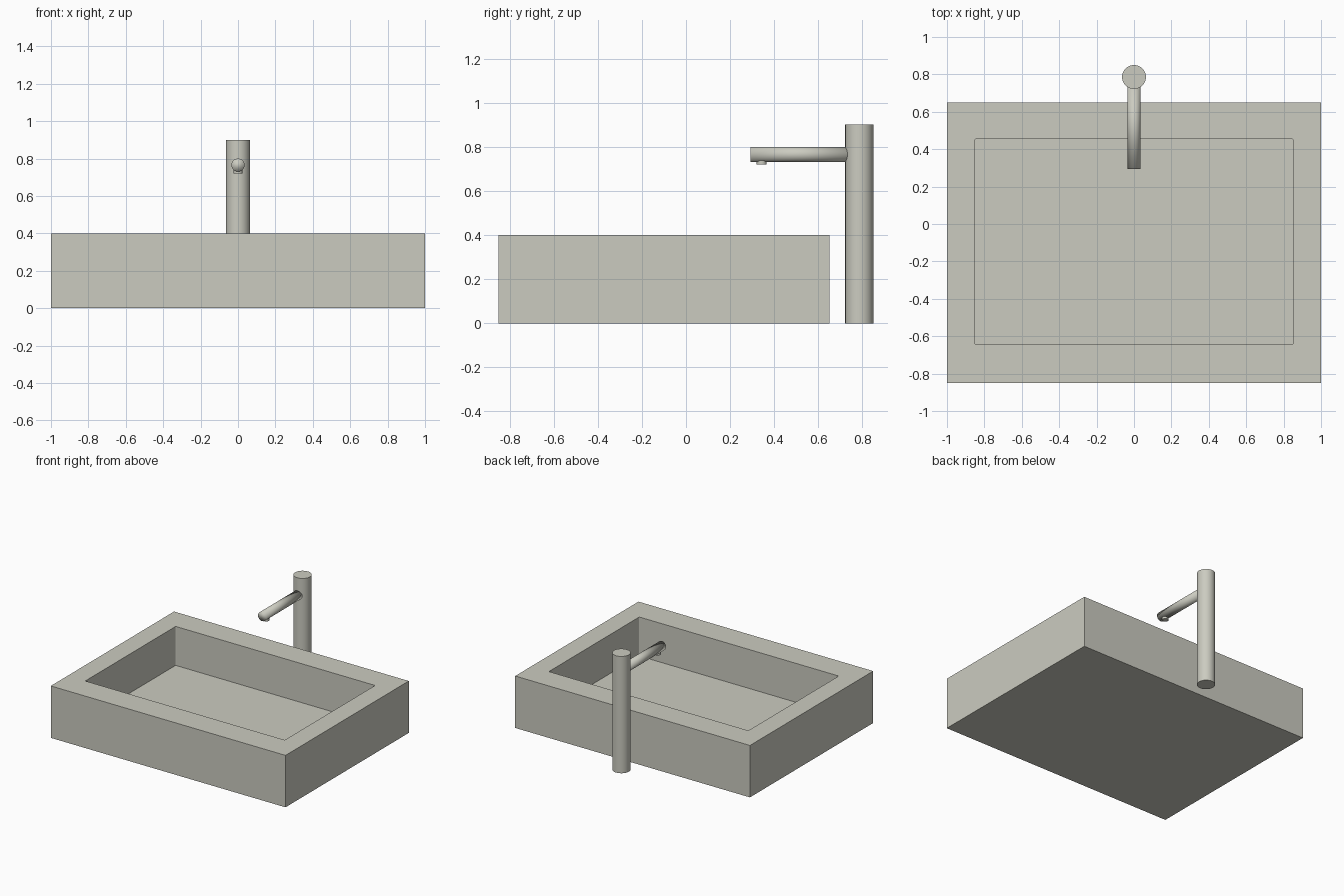
import bpy
import bmesh
from math import radians
from mathutils import Matrix, Vector

if "Cube" in bpy.data.objects:
    bpy.data.objects.remove(bpy.data.objects["Cube"], do_unlink=True)

stone = bpy.data.materials.new("warm_grey")
stone.use_nodes = True
colour = (0.60, 0.60, 0.53, 1)
stone.diffuse_color = colour
stone.node_tree.nodes["Principled BSDF"].inputs["Base Color"].default_value = colour


def make_object(name, bm):
    mesh = bpy.data.meshes.new(name)
    bm.to_mesh(mesh)
    bm.free()
    obj = bpy.data.objects.new(name, mesh)
    bpy.context.collection.objects.link(obj)
    mesh.materials.append(stone)
    return obj


def box(name, low, high, corner=0):
    """Box between two corners, with optionally rounded upright edges."""
    low, high = Vector(low), Vector(high)
    bm = bmesh.new()
    place = Matrix.Translation((low + high) / 2) @ Matrix.Diagonal((*(high - low), 1))
    bmesh.ops.create_cube(bm, size=1, matrix=place)
    if corner:
        upright = [e for e in bm.edges
                   if abs(e.verts[0].co.z - e.verts[1].co.z) > 0.01]
        bmesh.ops.bevel(bm, geom=upright, offset=corner, segments=3,
                        profile=0.5, affect='EDGES')
    return make_object(name, bm)


def rod(name, radius, start, end, sides=48, sharp=True):
    """Capped cylinder between two points."""
    start, end = Vector(start), Vector(end)
    axis = end - start
    bm = bmesh.new()
    place = (Matrix.Translation((start + end) / 2)
             @ axis.to_track_quat('Z', 'Y').to_matrix().to_4x4())
    bmesh.ops.create_cone(bm, cap_ends=True, segments=sides, radius1=radius,
                          radius2=radius, depth=axis.length, matrix=place)
    obj = make_object(name, bm)
    bpy.ops.object.select_all(action='DESELECT')
    obj.select_set(True)
    bpy.context.view_layer.objects.active = obj
    if sharp:
        bpy.ops.object.shade_smooth_by_angle(angle=radians(35))
    else:
        bpy.ops.object.shade_smooth()
    return obj


# Rectangular basin with a hollow cut from the top
basin = box("basin", (-1, -0.85, 0), (1, 0.65, 0.4))
hollow = box("hollow_cutter", (-0.85, -0.645, 0.1), (0.85, 0.455, 0.6), corner=0.008)
cut = basin.modifiers.new("hollow", 'BOOLEAN')
cut.operation = 'DIFFERENCE'
cut.solver = 'EXACT'
cut.object = hollow
bpy.context.view_layer.objects.active = basin
bpy.ops.object.modifier_apply(modifier=cut.name)
bpy.data.objects.remove(hollow, do_unlink=True)

# Tap standing behind the basin
rod("tap_column", 0.064, (0, 0.786, 0), (0, 0.786, 0.9))
rod("tap_spout", 0.035, (0, 0.75, 0.765), (0, 0.293, 0.765), sharp=False)
rod("tap_nozzle", 0.023, (0, 0.343, 0.75), (0, 0.343, 0.719), sides=32)
